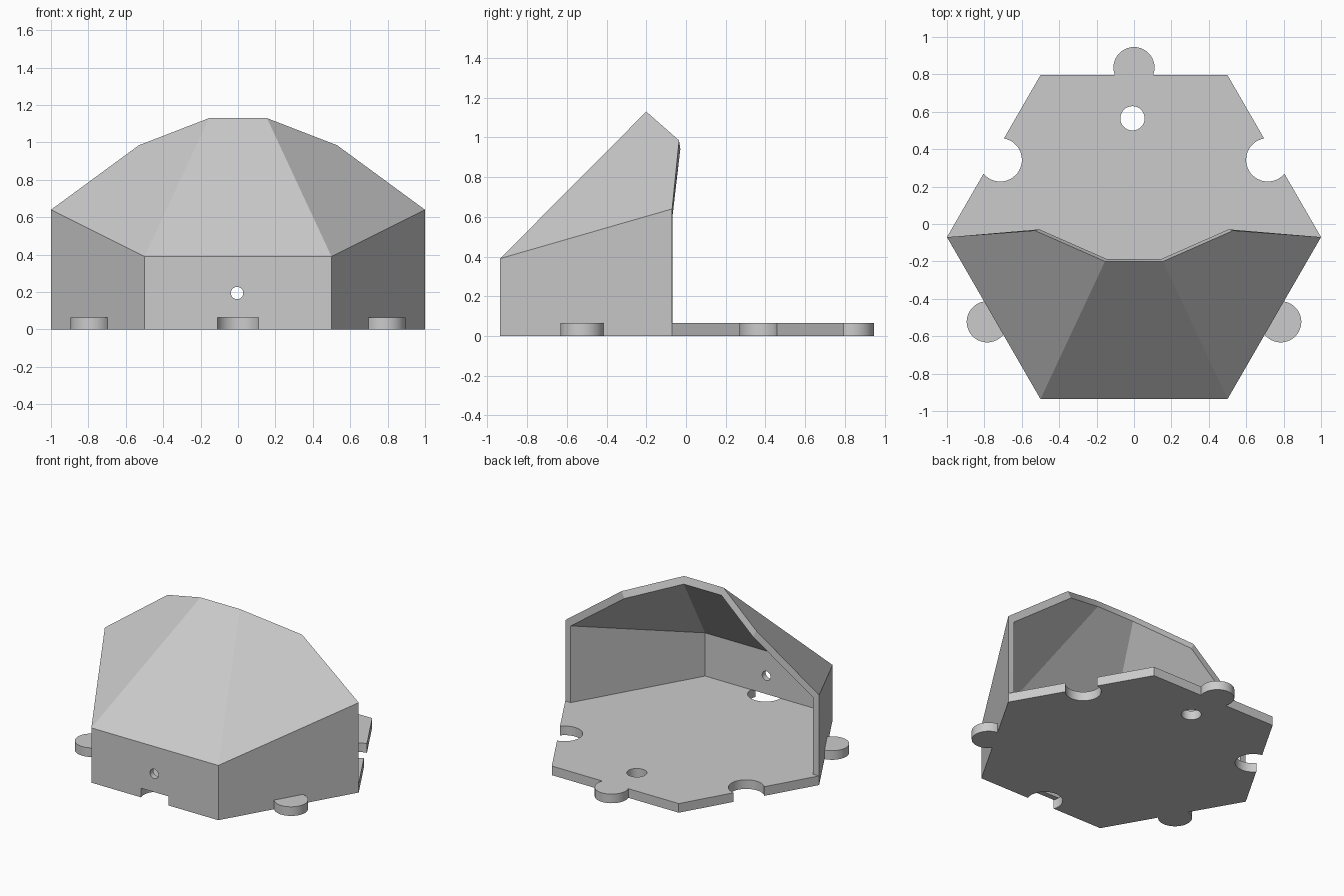
import bpy, bmesh
from math import acos, cos, sin, pi, radians
from mathutils import Vector, Matrix

if "Cube" in bpy.data.objects:
    bpy.data.objects.remove(bpy.data.objects["Cube"], do_unlink=True)

CENTRE_Y = -0.07      # hexagon centre, corner radius is 1
FLOOR = 0.065         # floor thickness
INNER = 0.955         # inner shell size relative to the outer

grey = bpy.data.materials.new("plain grey")
grey.use_nodes = True
grey.diffuse_color = (0.6, 0.6, 0.6, 1)
grey.node_tree.nodes["Principled BSDF"].inputs["Base Color"].default_value = grey.diffuse_color


def make_object(name, bm):
    bmesh.ops.recalc_face_normals(bm, faces=bm.faces)
    mesh = bpy.data.meshes.new(name)
    bm.to_mesh(mesh)
    bm.free()
    obj = bpy.data.objects.new(name, mesh)
    bpy.context.collection.objects.link(obj)
    mesh.materials.append(grey)
    return obj


def activate(obj):
    bpy.ops.object.select_all(action="DESELECT")
    obj.select_set(True)
    bpy.context.view_layer.objects.active = obj


def drill(obj, centre, radius, rotation):
    """Cut a short round hole through a part."""
    bm = bmesh.new()
    bmesh.ops.create_cone(bm, cap_ends=True, segments=40, radius1=radius, radius2=radius,
                          depth=0.3, matrix=Matrix.Translation(centre) @ rotation)
    cutter = make_object("hole_cutter", bm)
    cutter.hide_render = True
    mod = obj.modifiers.new("hole", "BOOLEAN")
    mod.operation, mod.solver, mod.object = "DIFFERENCE", "EXACT", cutter
    activate(obj)
    bpy.ops.object.modifier_apply(modifier=mod.name)
    bpy.data.objects.remove(cutter, do_unlink=True)


def floor_outline():
    """Hexagon whose edges alternate between round sockets and round tabs."""
    points, offset, steps = [], 0.04, 28
    for k in range(6):
        a = radians(60 * k)
        points.append(Vector((cos(a), sin(a), 0)))
        side = -1 if k % 2 == 0 else 1
        radius = 0.116 if side < 0 else 0.11
        mid = a + pi / 6
        out = Vector((cos(mid), sin(mid), 0))
        along = Vector((-sin(mid), cos(mid), 0))
        limit = acos(-offset / radius)
        for i in range(steps + 1):
            t = limit * (2 * i / steps - 1)
            points.append(out * (cos(pi / 6) + side * (offset + radius * cos(t)))
                          + along * radius * sin(t))
    return [p + Vector((0, CENTRE_Y, 0)) for p in points]


# Interlocking floor tile
bm = bmesh.new()
base = bm.faces.new([bm.verts.new(p) for p in floor_outline()])
top = bmesh.ops.extrude_face_region(bm, geom=[base])["geom"]
bmesh.ops.translate(bm, vec=(0, 0, FLOOR),
                    verts=[v for v in top if isinstance(v, bmesh.types.BMVert)])
floor_tile = make_object("floor_tile", bm)
drill(floor_tile, (-0.008, 0.565, 0), 0.065, Matrix.Identity(4))

# Faceted half-dome shelter: half of the corners, relative to the hexagon centre
corners = {
    "side_base": (1, 0, FLOOR), "front_base": (0.5, -0.866, FLOOR),
    "side_eave": (1, 0, 0.64), "front_eave": (0.5, -0.866, 0.39),
    "rim": (0.53, 0.035, 0.985), "peak": (0.155, -0.13, 1.13),
}
rim_push = {"side_base": 0.003, "side_eave": 0.003, "rim": 0.008, "peak": 0.008}
side_faces = [("side_base", "front_base", "front_eave", "side_eave"),
              ("side_eave", "front_eave", "peak", "rim")]
front_faces = [("front_base", "front_eave"), ("front_eave", "peak")]

bm = bmesh.new()
skins = []
for scale in (1, INNER):
    verts = {}
    for name, (x, y, z) in corners.items():
        height = z if name.endswith("base") else z * scale
        push = rim_push.get(name, 0) if scale < 1 else 0
        for s in (1, -1):
            verts[name, s] = bm.verts.new((s * x * scale, y * scale + CENTRE_Y + push, height))
    for s in (1, -1):
        for names in side_faces:
            bm.faces.new([verts[n, s] for n in names])
    for low, high in front_faces:
        bm.faces.new([verts[low, 1], verts[low, -1], verts[high, -1], verts[high, 1]])
    skins.append(verts)

# Close the thickness along the open rim and the foot
half = ["front_base", "side_base", "side_eave", "rim", "peak"]
loop = [(n, 1) for n in half] + [(n, -1) for n in reversed(half)]
outer, inner = skins
for a, b in zip(loop, loop[1:] + loop[:1]):
    bm.faces.new([outer[a], outer[b], inner[b], inner[a]])
shelter = make_object("shelter_shell", bm)
drill(shelter, (-0.005, -0.92, 0.195), 0.033, Matrix.Rotation(pi / 2, 4, "X"))

# Round sides smooth, everything else crisp
for obj in (floor_tile, shelter):
    activate(obj)
    bpy.ops.object.shade_smooth_by_angle(angle=radians(20))
